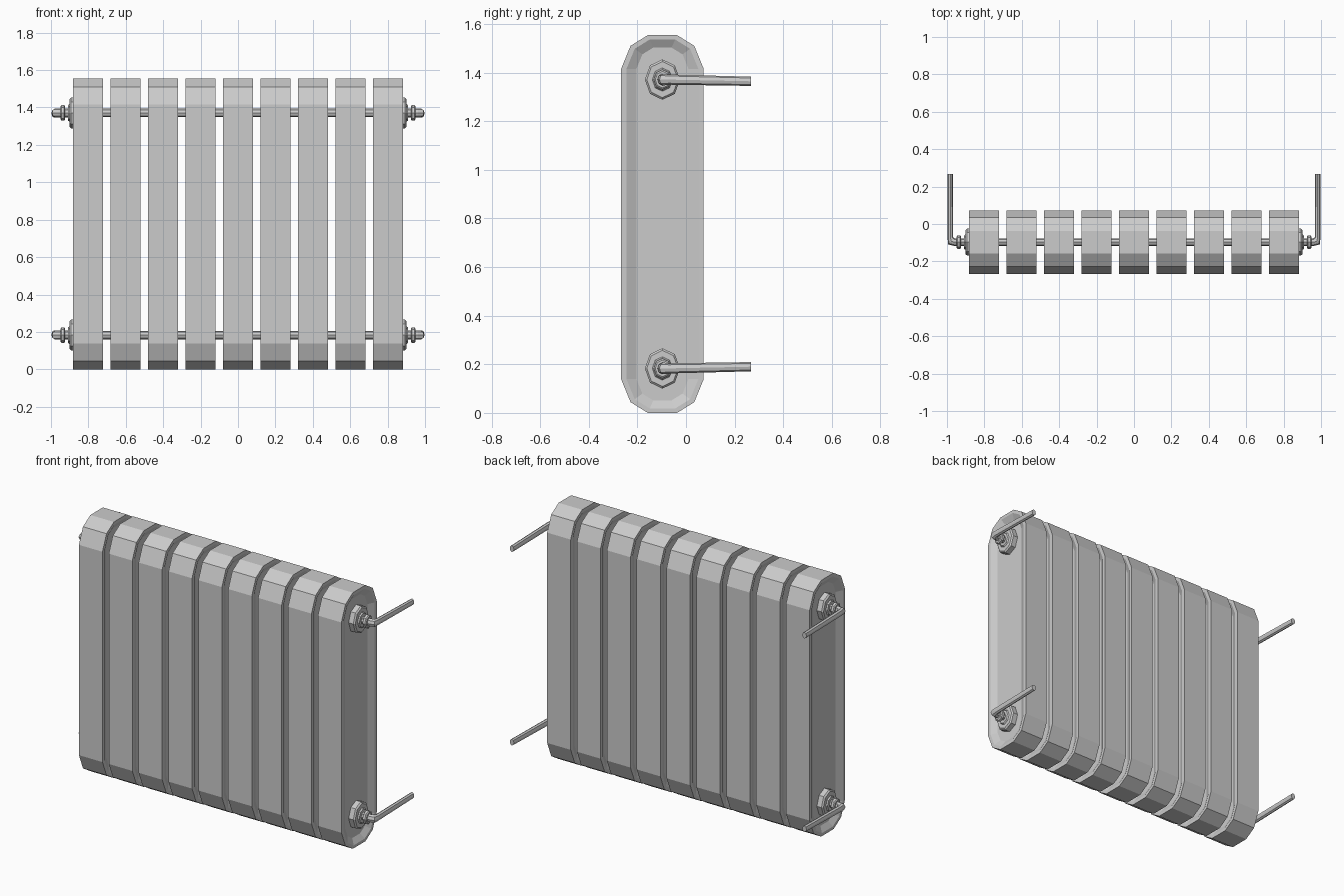
import bpy, bmesh
from math import sin, cos, pi
from mathutils import Vector

if "Cube" in bpy.data.objects:
    bpy.data.objects.remove(bpy.data.objects["Cube"])

MID_Z = 0.777     # mid height, mirror plane
AXIS_Y = -0.097   # centre line of the sections and pipes
PIPE_Z = 0.594    # pipe height above mid height
PITCH, HALF_W = 0.2005, 0.079


def skin(name, rings, mirror=""):
    """Join a row of equal-sized point rings into a closed flat-faced solid."""
    bm = bmesh.new()
    rows = [[bm.verts.new(p) for p in r] for r in rings]
    n = len(rows[0])
    for a, b in zip(rows, rows[1:]):
        for i in range(n):
            j = (i + 1) % n
            bm.faces.new((a[i], a[j], b[j], b[i]))
    bm.faces.new(rows[0][::-1])
    bm.faces.new(rows[-1])
    bmesh.ops.recalc_face_normals(bm, faces=bm.faces)
    me = bpy.data.meshes.new(name)
    bm.to_mesh(me)
    bm.free()
    ob = bpy.data.objects.new(name, me)
    ob.location.z = MID_Z
    bpy.context.collection.objects.link(ob)
    if mirror:
        m = ob.modifiers.new("mirror", "MIRROR")
        m.use_axis = ("x" in mirror, False, "z" in mirror)
        m.use_mirror_merge = False
    return ob


def octagon(centre, side, half_side, half_z):
    """Eight points around centre, spanned by a side direction and z."""
    c, s = Vector(centre), Vector(side).normalized()
    return [c + s * half_side * sin(k * pi / 4) + Vector((0, 0, half_z * cos(k * pi / 4)))
            for k in range(8)]


def section_ring(x, k):
    """Long rounded outline of a section; k shrinks the end caps."""
    q = [(0.17, 0), (0.131, 0.095), (0.06, 0.139)]
    cap = q + [(-y, z) for y, z in reversed(q)]
    top = [(y * k, 0.638 + z * k) for y, z in cap]
    pts = top + [(-y, -z) for y, z in top]
    return [(x, AXIS_Y + y, z) for y, z in pts]


def turned(name, steps, mirror):
    """Eight-sided fitting along x from (x, radius) steps."""
    return skin(name, [octagon((x, AXIS_Y, PIPE_Z), (0, 1, 0), r * 0.87, r)
                       for x, r in steps], mirror)


# radiator sections, with a shallow sloped recess in each side
w, floor = HALF_W, HALF_W - 0.02
profile = [(-floor, 0.63), (-w, 0.87), (-w, 1), (w, 1), (w, 0.87), (floor, 0.63)]
first = skin("section_1", [section_ring(x, k) for x, k in profile])
first.location.x = -4 * PITCH
for i in range(1, 9):
    ob = bpy.data.objects.new(f"section_{i + 1}", first.data)
    ob.location = ((i - 4) * PITCH, 0, MID_Z)
    bpy.context.collection.objects.link(ob)

# straight pipes through all sections, top and bottom
turned("connecting_pipe", [(-0.87, 0.023), (0.87, 0.023)], "z")

# end flanges, collars and nuts at the four corners
turned("end_flange", [(0.855, 0.083), (0.892, 0.083), (0.9, 0.074), (0.9, 0.048), (0.908, 0.042)], "xz")
turned("pipe_nut", [(0.924, 0.034), (0.929, 0.041), (0.944, 0.041), (0.949, 0.034)], "xz")

# bent supply pipes running to the wall behind
z = PIPE_Z
skin("supply_pipe", [
    octagon((0.88, AXIS_Y, z), (0, 1, 0), 0.02, 0.023),
    octagon((0.962, AXIS_Y, z), (0, 1, 0), 0.02, 0.024),
    octagon((0.977, AXIS_Y + 0.005, z), (-1, 1, 0), 0.024, 0.024),
    octagon((0.982, AXIS_Y + 0.025, z), (-1, 0, 0), 0.015, 0.021),
    octagon((0.982, 0.267, z - 0.007), (-1, 0, 0), 0.014, 0.019),
], "xz")
